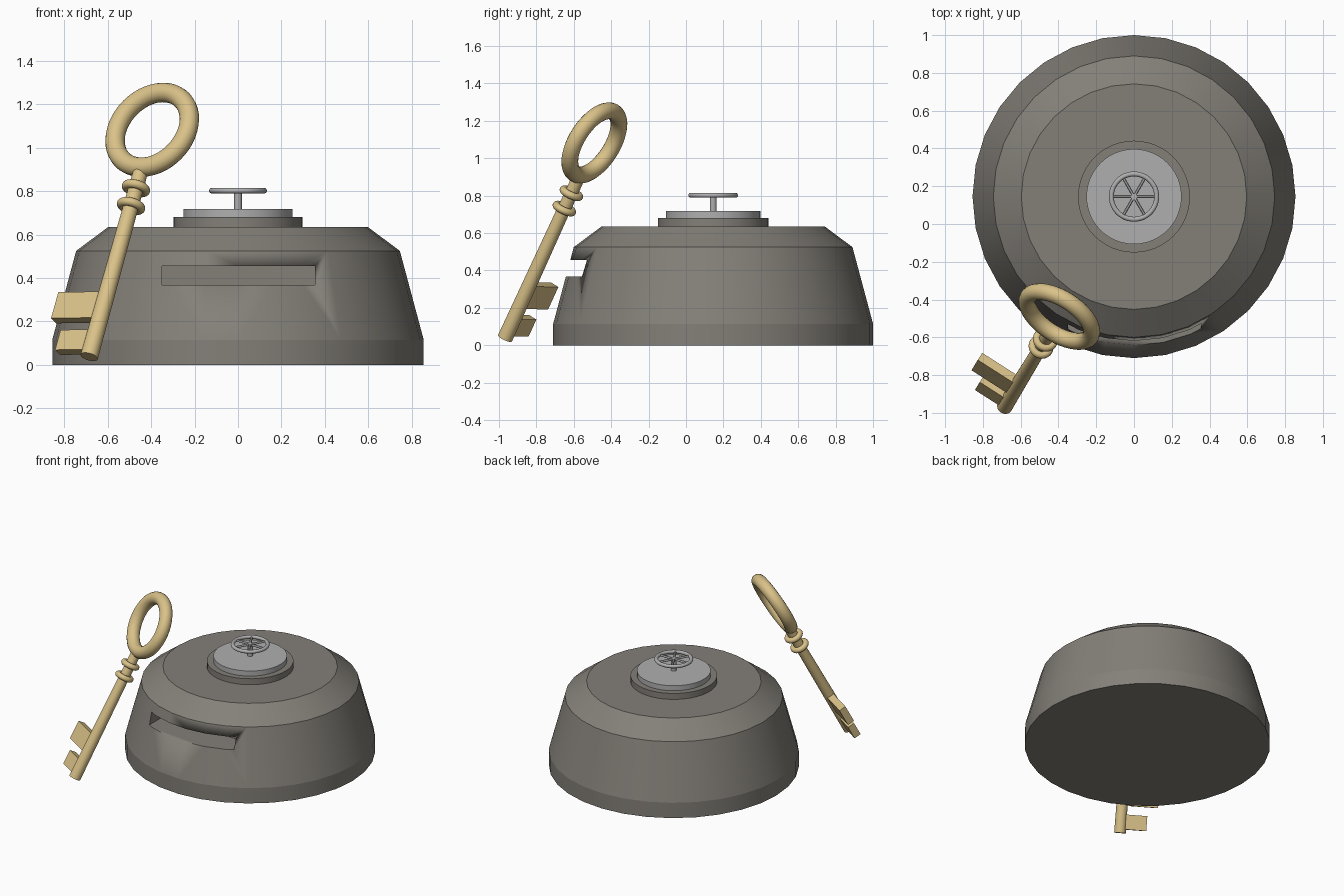
import bpy, bmesh, math
from mathutils import Vector, Matrix

cube = bpy.data.objects.get("Cube")
if cube:
    bpy.data.objects.remove(cube, do_unlink=True)


def material(name, rgb):
    m = bpy.data.materials.new(name)
    m.use_nodes = True
    m.diffuse_color = (*rgb, 1)
    m.node_tree.nodes["Principled BSDF"].inputs["Base Color"].default_value = (*rgb, 1)
    return m


STONE = material("warm grey", (0.23, 0.215, 0.19))
METAL = material("light grey metal", (0.43, 0.43, 0.43))
BRASS = material("brass", (0.70, 0.54, 0.25))


def finish(name, mat, matrix=None, angle=30):
    """Name, colour, place and shade the active object."""
    ob = bpy.context.object
    ob.name = ob.data.name = name
    ob.data.materials.clear()
    ob.data.materials.append(mat)
    if matrix:
        ob.matrix_world = matrix
    bpy.ops.object.shade_smooth_by_angle(angle=math.radians(angle))
    return ob


def cylinder(name, mat, r1, r2, z0, z1, frame, sides=32):
    bpy.ops.mesh.primitive_cone_add(vertices=sides, radius1=r1, radius2=r2, depth=z1 - z0)
    return finish(name, mat, frame @ Matrix.Translation((0, 0, (z0 + z1) / 2)))


def torus(name, mat, major, minor, frame, sides=48):
    bpy.ops.mesh.primitive_torus_add(major_radius=major, minor_radius=minor,
                                     major_segments=sides, minor_segments=16)
    return finish(name, mat, frame)


def box(name, mat, low, high, frame):
    low, high = Vector(low), Vector(high)
    bpy.ops.mesh.primitive_cube_add(size=1)
    place = Matrix.Translation((low + high) / 2) @ Matrix.Diagonal((*(high - low), 1))
    return finish(name, mat, frame @ place)


def lathe(name, mat, profile, frame, sides=32):
    """Closed solid of revolution through (radius, height) rings."""
    bm = bmesh.new()
    rings = []
    for r, z in profile:
        rings.append([bm.verts.new((r * math.sin(a), r * math.cos(a), z))
                      for a in (2 * math.pi * i / sides for i in range(sides))])
    for lower, upper in zip(rings, rings[1:]):
        for i in range(sides):
            j = (i + 1) % sides
            bm.faces.new((lower[i], lower[j], upper[j], upper[i]))
    bm.faces.new(rings[0])
    bm.faces.new(rings[-1])
    bmesh.ops.recalc_face_normals(bm, faces=bm.faces)
    me = bpy.data.meshes.new(name)
    bm.to_mesh(me)
    bm.free()
    ob = bpy.data.objects.new(name, me)
    bpy.context.collection.objects.link(ob)
    bpy.ops.object.select_all(action="DESELECT")
    bpy.context.view_layer.objects.active = ob
    ob.select_set(True)
    return finish(name, mat, frame, 12)


# Domed body with a slot cut in its front
base = Matrix.Translation((0, 0.145, 0))
body = lathe("body", STONE, [(0.855, 0), (0.855, 0.115), (0.745, 0.525), (0.597, 0.635)], base)
cutter = box("slot_cutter", STONE, (-0.35, -0.9, 0.368), (0.354, -0.4, 0.455), Matrix())
cutter.hide_render = True
cut = body.modifiers.new("slot", "BOOLEAN")
cut.operation, cut.solver, cut.object = "DIFFERENCE", "EXACT", cutter
bpy.context.view_layer.objects.active = body
bpy.ops.object.modifier_apply(modifier=cut.name)
bpy.data.objects.remove(cutter, do_unlink=True)

# Stepped cap
cylinder("cap_collar", STONE, 0.296, 0.296, 0.63, 0.68, base, 48)
cylinder("cap_plate", METAL, 0.252, 0.252, 0.67, 0.718, base, 48)

# Hand wheel on its stem
cylinder("wheel_stem", METAL, 0.018, 0.018, 0.70, 0.81, base, 16)
wheel = base @ Matrix.Translation((0, 0, 0.802))
torus("wheel_rim", METAL, 0.12, 0.013, wheel)
for i in range(3):
    turn = wheel @ Matrix.Rotation(i * math.pi / 3, 4, "Z") @ Matrix.Rotation(math.pi / 2, 4, "Y")
    cylinder(f"wheel_spoke_{i + 1}", METAL, 0.008, 0.008, -0.12, 0.12, turn, 12)

# Key frame: local z runs up the shaft, local y is the ring normal
axis = Vector((0.29, 0.478, 1.045)).normalized()
normal = Vector((0.48, 0.738, -0.476))
normal = (normal - axis * normal.dot(axis)).normalized()
side = normal.cross(axis)
key = Matrix((side, normal, axis)).transposed().to_4x4()
key.translation = (-0.685, -0.968, 0.037)

# Key parts
cylinder("key_shaft", BRASS, 0.041, 0.034, 0, 1.0, key, 24)
for label, height in (("lower", 0.787), ("upper", 0.88)):
    torus(f"key_{label}_collar", BRASS, 0.047, 0.02, key @ Matrix.Translation((0, 0, height)), 32)
ring_frame = key @ Matrix.Translation((0, 0, 1.185)) @ Matrix.Rotation(math.pi / 2, 4, "X")
torus("key_ring", BRASS, 0.195, 0.045, ring_frame)
for label, width, start, end in (("lower", 0.18, 0.026, 0.13), ("upper", 0.25, 0.192, 0.328)):
    box(f"key_{label}_tooth", BRASS, (-width, -0.025, start), (0, 0.025, end), key)
